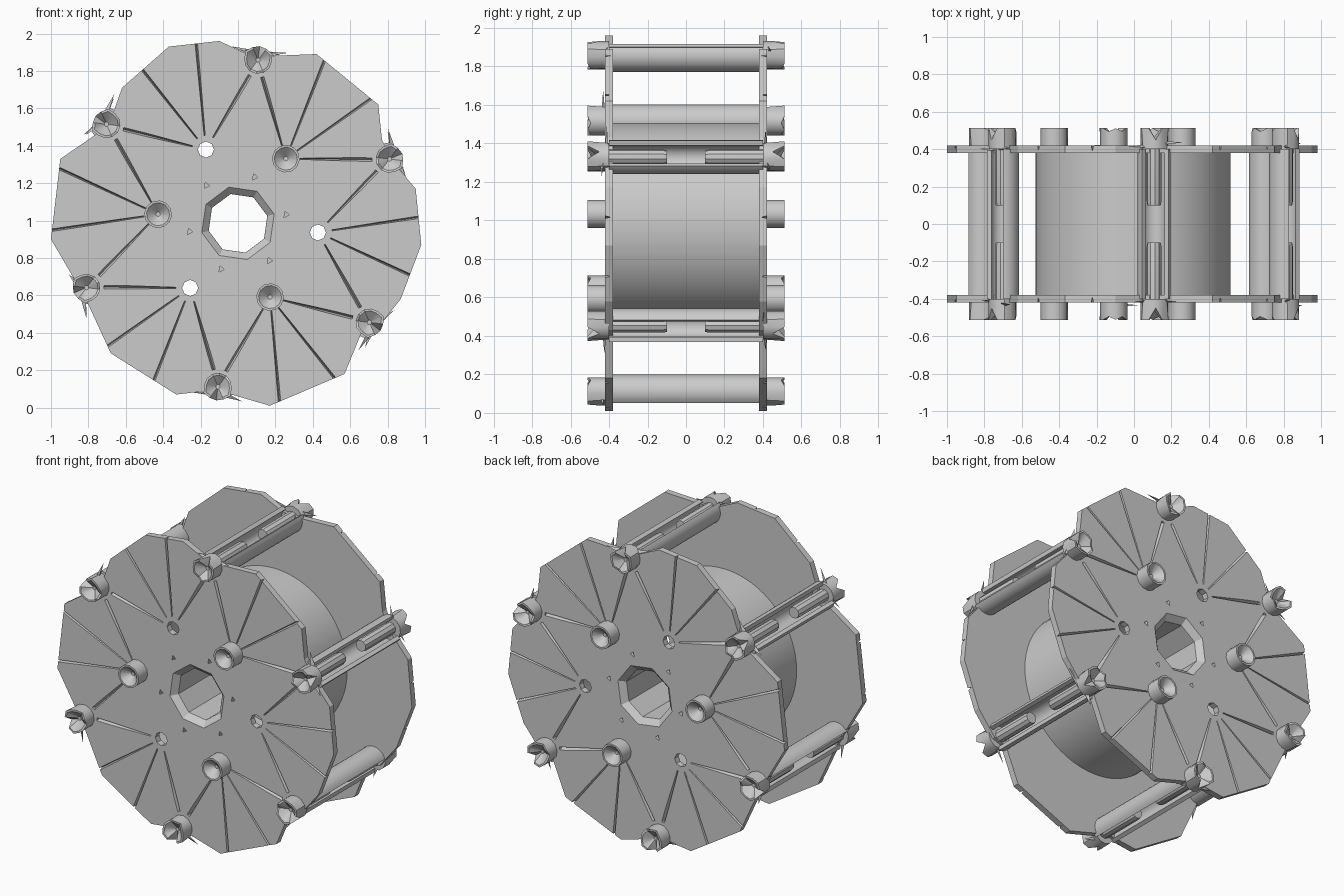
import bpy, bmesh, math, random
from mathutils import Vector

random.seed(4)
cube = bpy.data.objects.get("Cube")
if cube:
    bpy.data.objects.remove(cube, do_unlink=True)

CZ = 0.985                      # height of the axle
STEP = math.radians(60)
RIM_A, HUB_A = math.radians(83), math.radians(53.5)

grey = bpy.data.materials.new("plain grey")
grey.use_nodes = True
grey.diffuse_color = (0.6, 0.6, 0.6, 1)
grey.node_tree.nodes["Principled BSDF"].inputs["Base Color"].default_value = (0.6, 0.6, 0.6, 1)


def polar(r, a):
    return Vector((r * math.cos(a), CZ + r * math.sin(a)))


def finish(name, bm, smooth=False):
    bmesh.ops.recalc_face_normals(bm, faces=bm.faces)
    me = bpy.data.meshes.new(name)
    bm.to_mesh(me)
    bm.free()
    me.materials.append(grey)
    ob = bpy.data.objects.new(name, me)
    bpy.context.collection.objects.link(ob)
    if smooth:
        bpy.ops.object.select_all(action='DESELECT')
        ob.select_set(True)
        bpy.context.view_layer.objects.active = ob
        bpy.ops.object.shade_smooth_by_angle(angle=math.radians(35))
    return ob


def prism(bm, pts, y0, y1):
    """Extrude an xz outline along y."""
    a = [bm.verts.new((x, y0, z)) for x, z in pts]
    b = [bm.verts.new((x, y1, z)) for x, z in pts]
    bm.faces.new(a)
    bm.faces.new(b[::-1])
    n = len(pts)
    for i in range(n):
        j = (i + 1) % n
        bm.faces.new((a[i], b[i], b[j], a[j]))


def lathe(bm, profile, sides, c, turn=0.0, ring=False):
    """Revolve (radius, y) points about a y-axis; open ends are capped."""
    rings = []
    for r, y in profile:
        rings.append([bm.verts.new((c[0] + r * math.cos(turn + math.tau * i / sides), y,
                                    c[1] + r * math.sin(turn + math.tau * i / sides)))
                      for i in range(sides)])
    pairs = list(zip(rings, rings[1:]))
    if ring:
        pairs.append((rings[-1], rings[0]))
    for p, q in pairs:
        for i in range(sides):
            j = (i + 1) % sides
            bm.faces.new((p[i], p[j], q[j], q[i]))
    if not ring:
        bm.faces.new(rings[0])
        bm.faces.new(rings[-1])
    return rings


def hull(bm, pts):
    vs = [bm.verts.new(p) for p in pts]
    bmesh.ops.convex_hull(bm, input=vs)


def groove(bm, a, b, w0, w1, s):
    """Tapered V-shaped cutter sunk into a plate face."""
    d = (b - a).normalized()
    side = Vector((-d.y, d.x))
    pts = []
    for p, w in ((a, w0), (b, w1)):
        for q, y in ((p + side * w, 0.43), (p - side * w, 0.43), (p, 0.392)):
            pts.append((q.x, s * y, q.y))
    hull(bm, pts)


# Uneven many-sided outline of the side plates, dipping at each crossbar
OUTLINE = [(-0.37, 1.93), (-0.10, 1.96), (0.05, 1.89), (0.17, 1.88), (0.42, 1.89), (0.75, 1.62),
           (0.77, 1.43), (0.84, 1.30), (0.95, 1.17), (0.98, 0.87), (0.87, 0.58), (0.75, 0.43),
           (0.66, 0.40), (0.57, 0.18), (0.17, 0.01), (-0.07, 0.08), (-0.16, 0.09), (-0.33, 0.07),
           (-0.68, 0.29), (-0.80, 0.55), (-0.86, 0.66), (-1.0, 0.90), (-0.95, 1.33),
           (-0.76, 1.46), (-0.68, 1.54), (-0.62, 1.71)]

for s, side in ((-1, "front"), (1, "back")):
    bm = bmesh.new()
    prism(bm, OUTLINE, s * 0.38, s * 0.42)
    plate = finish(side + "_plate", bm)

    # Cutter: axle opening, bolt holes, nicks and fanned grooves
    bm = bmesh.new()
    lathe(bm, [(0.16, s * 0.36), (0.162, s * 0.385), (0.205, s * 0.425), (0.205, s * 0.45)],
          8, (0, CZ), 0.25)
    for k in range(6):
        hub = polar(0.43, HUB_A + k * STEP)
        if k % 2:
            lathe(bm, [(0.043, s * 0.36), (0.043, s * 0.45)], 8, hub)
        n = polar(0.262, math.radians(10) + k * STEP)
        prism(bm, [(n.x - 0.012, n.y - 0.014), (n.x + 0.016, n.y), (n.x - 0.006, n.y + 0.018)],
              s * 0.395, s * 0.45)
        for off, r, w in ((-30.5, 0.87, 0.013), (-11, 1.06, 0.009),
                          (9, 1.06, 0.009), (29.5, 0.87, 0.013)):
            end = polar(r, HUB_A + k * STEP + math.radians(off))
            d = (end - hub).normalized()
            stop = end - d * 0.085 if r < 1 else end
            groove(bm, hub + d * 0.075, stop, 0.004, w, s)
    cutter = finish(side + "_plate_cutter", bm)
    cutter.hide_render = True
    mod = plate.modifiers.new("cut", 'BOOLEAN')
    mod.operation, mod.solver, mod.object = 'DIFFERENCE', 'EXACT', cutter
    bpy.context.view_layer.objects.active = plate
    bpy.ops.object.select_all(action='DESELECT')
    plate.select_set(True)
    bpy.ops.object.modifier_apply(modifier="cut")
    bpy.data.objects.remove(cutter, do_unlink=True)

    # Bolt heads: dished caps around the hub and notched ones on the rim
    for k in range(6):
        a = RIM_A + k * STEP
        spots = [("rim", polar(0.88, a), a)]
        if k % 2 == 0:
            spots.append(("hub", polar(0.43, HUB_A + k * STEP), HUB_A + k * STEP))
        for kind, c, turn in spots:
            bm = bmesh.new()
            rings = lathe(bm, [(0.074, s * 0.40), (0.074, s * 0.512), (0.062, s * 0.512),
                               (0.012, s * 0.465)], 12, c, turn)
            if kind == "rim":
                # Open notch facing outward, with flared prongs beside it
                for rg in rings[1:3]:
                    rg[0].co.y = s * 0.45
                    for i in (2, 10):
                        rg[i].co.x += (rg[i].co.x - c.x) * 0.12
                        rg[i].co.z += (rg[i].co.z - c.y) * 0.12
                    for i in (5, 7):
                        rg[i].co.y = s * 0.495
            finish(f"{side}_{kind}_bolt_{k + 1}", bm, True)

        # Thin splinters beside each crossbar end
        bm = bmesh.new()
        c, t = polar(0.90, a), Vector((-math.sin(a), math.cos(a)))
        out = Vector((math.cos(a), math.sin(a)))
        for way in (-1, 1):
            tip = c + t * way * random.uniform(0.10, 0.16) + out * random.uniform(0.02, 0.05)
            root = c + t * way * 0.03
            y = s * random.uniform(0.39, 0.43)
            hull(bm, [(root.x, y, root.y), (root.x + out.x * 0.03, y, root.y + out.y * 0.03),
                      (root.x, y + s * 0.02, root.y), (tip.x, y + s * 0.01, tip.y)])
        finish(f"{side}_splinters_{k + 1}", bm)

        # Short pin lying in the end of the crossbar
        bm = bmesh.new()
        lathe(bm, [(0.036, s * 0.10), (0.04, s * 0.12), (0.04, s * 0.41)], 10, polar(0.88, a), a)
        finish(f"{side}_pin_{k + 1}", bm, True)

# Crossbars: slotted tubes open toward the outside
for k in range(6):
    a = RIM_A + k * STEP
    c = polar(0.88, a)
    angles = [a + math.radians(55 + 250 * i / 20) for i in range(21)]
    arc = [(c.x + 0.088 * math.cos(t), c.y + 0.088 * math.sin(t)) for t in angles]
    arc += [(c.x + 0.062 * math.cos(t), c.y + 0.062 * math.sin(t)) for t in reversed(angles)]
    bm = bmesh.new()
    prism(bm, arc, -0.40, 0.40)
    finish(f"crossbar_{k + 1}", bm, True)

# Hollow drum between the plates, and the axle sleeve
bm = bmesh.new()
lathe(bm, [(0.522, -0.39), (0.522, 0.39), (0.495, 0.39), (0.495, -0.39)], 64, (-0.005, CZ), 0, True)
finish("drum", bm, True)
bm = bmesh.new()
lathe(bm, [(0.19, -0.383), (0.19, 0.383), (0.162, 0.383), (0.162, -0.383)], 8, (0, CZ), 0.25, True)
finish("axle_sleeve", bm)
